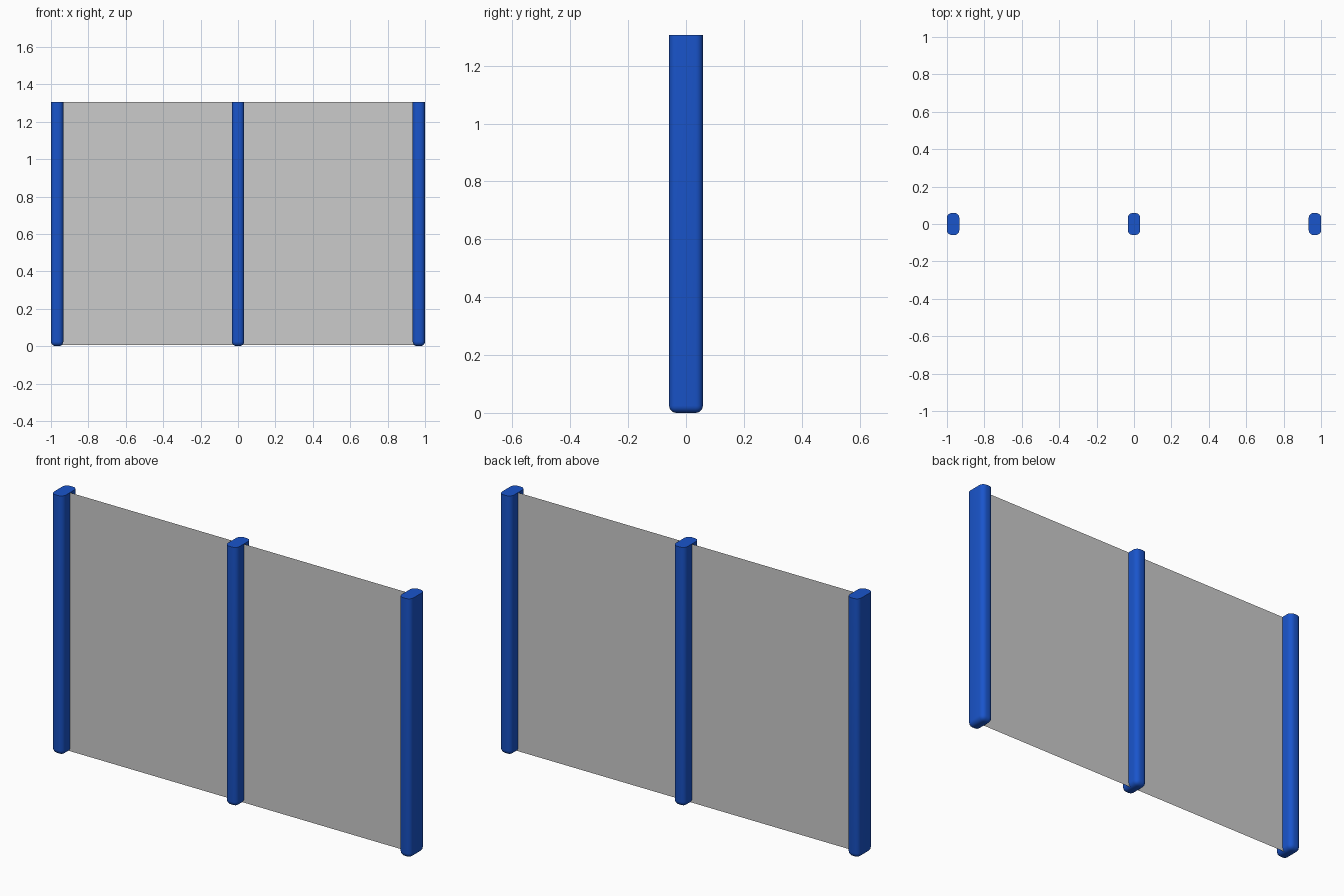
import bpy
import bmesh

if "Cube" in bpy.data.objects:
    bpy.data.objects.remove(bpy.data.objects["Cube"])

W, D, H, R = 0.066, 0.117, 1.306, 0.025
END_X = 1 - W / 2

blue = bpy.data.materials.new("blue_paint")
blue.diffuse_color = (0.01, 0.09, 0.6, 1)
blue.use_nodes = True
blue.node_tree.nodes["Principled BSDF"].inputs["Base Color"].default_value = blue.diffuse_color


def add_object(name, bm, material=None):
    mesh = bpy.data.meshes.new(name)
    bm.to_mesh(mesh)
    bm.free()
    obj = bpy.data.objects.new(name, mesh)
    bpy.context.collection.objects.link(obj)
    if material:
        mesh.materials.append(material)
    return obj


# Post: box rounded on its upright and bottom edges, with a flat top
def add_post(name, x):
    bm = bmesh.new()
    bmesh.ops.create_cube(bm, size=1)
    for v in bm.verts:
        v.co = (x + v.co.x * W, v.co.y * D, (v.co.z + 0.5) * H)
    edges = [e for e in bm.edges if min(v.co.z for v in e.verts) < H / 2]
    bmesh.ops.bevel(bm, geom=edges, offset=R, segments=5, profile=0.5,
                    affect='EDGES', clamp_overlap=True)
    obj = add_object(name, bm, blue)
    bpy.context.view_layer.objects.active = obj
    obj.select_set(True)
    bpy.ops.object.shade_smooth_by_angle(angle=0.7)
    obj.select_set(False)


# Panel: single thin sheet running between post centres
def add_panel(name, x0, x1):
    bm = bmesh.new()
    corners = [(x0, 0.005), (x1, 0.005), (x1, H - 0.001), (x0, H - 0.001)]
    bm.faces.new([bm.verts.new((x, 0, z)) for x, z in corners])
    add_object(name, bm)


for name, x in (("left_post", -END_X), ("middle_post", 0), ("right_post", END_X)):
    add_post(name, x)
add_panel("left_panel", -END_X, 0)
add_panel("right_panel", 0, END_X)
